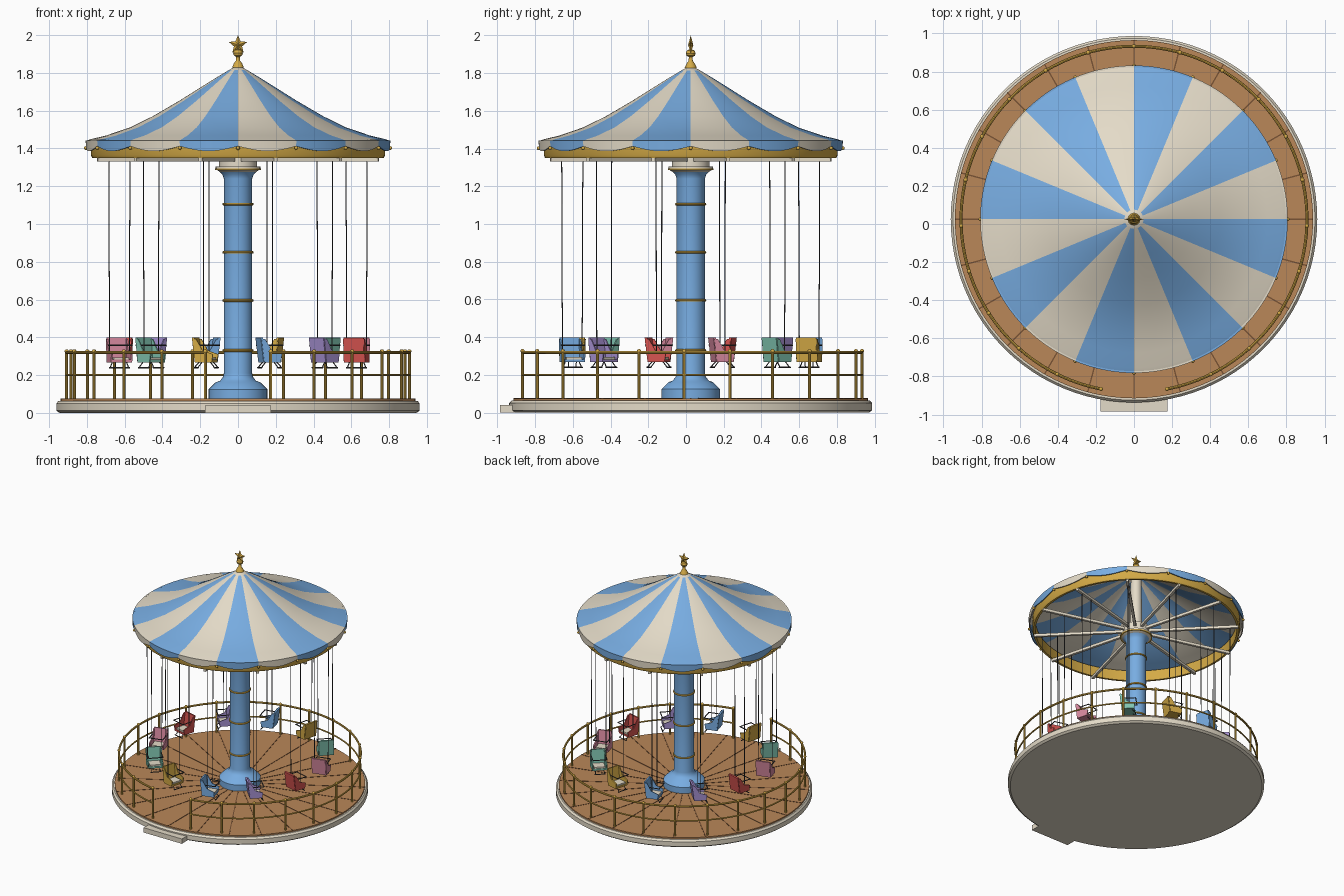
import bpy, bmesh, math
from math import sin, cos, pi, radians
from mathutils import Vector, Matrix

cube = bpy.data.objects.get("Cube")
if cube:
    bpy.data.objects.remove(cube, do_unlink=True)

CENTRE = Vector((0, 0.025, 0))   # axis of the ride
FLOOR = 0.075


def material(name, rgb):
    lin = [(c / 255 / 12.92) if c < 11 else ((c / 255 + 0.055) / 1.055) ** 2.4 for c in rgb]
    m = bpy.data.materials.new(name)
    m.use_nodes = True
    m.diffuse_color = (*lin, 1)
    m.node_tree.nodes["Principled BSDF"].inputs["Base Color"].default_value = (*lin, 1)
    return m


CREAM = material("cream", (228, 219, 200))
BLUE = material("sky blue", (120, 173, 226))
GOLD = material("gold", (212, 170, 70))
WOOD = material("wood", (186, 135, 88))
GROOVE = material("dark wood", (120, 82, 52))
STEEL = material("dark steel", (70, 70, 72))
RED = material("red", (214, 84, 80))
PINK = material("pink", (216, 138, 160))
TEAL = material("teal", (128, 196, 176))
PURPLE = material("purple", (168, 146, 212))


def finish(bm, name, mats, angle=0.0, smooth=True):
    """Turn a bmesh into a shaded object standing on the ride's axis."""
    bmesh.ops.recalc_face_normals(bm, faces=bm.faces)
    mesh = bpy.data.meshes.new(name)
    bm.to_mesh(mesh)
    bm.free()
    for m in mats:
        mesh.materials.append(m)
    ob = bpy.data.objects.new(name, mesh)
    bpy.context.collection.objects.link(ob)
    ob.matrix_world = Matrix.Translation(CENTRE) @ Matrix.Rotation(angle, 4, 'Z')
    if smooth:
        bpy.ops.object.select_all(action='DESELECT')
        ob.select_set(True)
        bpy.context.view_layer.objects.active = ob
        bpy.ops.object.shade_smooth_by_angle(angle=radians(35))
    return ob


def paint(verts, mat):
    for f in {f for v in verts for f in v.link_faces}:
        f.material_index = mat


def box(bm, size, loc, mat=0, rot=None):
    m = Matrix.Translation(loc) @ (rot or Matrix()) @ Matrix.Diagonal((*size, 1))
    paint(bmesh.ops.create_cube(bm, size=1, matrix=m)["verts"], mat)


def rod(bm, a, b, r, mat=0, sides=8):
    a, b = Vector(a), Vector(b)
    d = b - a
    m = Matrix.Translation((a + b) / 2) @ d.to_track_quat('Z', 'Y').to_matrix().to_4x4()
    paint(bmesh.ops.create_cone(bm, cap_ends=True, segments=sides, radius1=r, radius2=r,
                                depth=d.length, matrix=m)["verts"], mat)


def ball(bm, loc, r):
    bmesh.ops.create_uvsphere(bm, u_segments=12, v_segments=8, radius=r,
                              matrix=Matrix.Translation(loc))


def polar(r, a, z):
    return Vector((r * cos(a), r * sin(a), z))


def lathe_mesh(profile, segs=64, closed=False):
    bm = bmesh.new()
    rings = [[bm.verts.new(polar(r, 2 * pi * i / segs, z)) for i in range(segs)]
             for r, z in profile]
    pairs = list(zip(rings, rings[1:])) + ([(rings[-1], rings[0])] if closed else [])
    for lo, hi in pairs:
        for i in range(segs):
            j = (i + 1) % segs
            bm.faces.new((lo[i], lo[j], hi[j], hi[i]))
    bmesh.ops.remove_doubles(bm, verts=bm.verts, dist=1e-5)
    return bm


def lathe(name, profile, mat, segs=64, closed=False):
    return finish(lathe_mesh(profile, segs, closed), name, [mat])


def sweep(bm, radius, z, a0, a1, thick, steps=96, sides=8):
    """Tube bent along an arc around the axis."""
    rings = []
    for i in range(steps + 1):
        a = a0 + (a1 - a0) * i / steps
        rings.append([bm.verts.new(polar(radius + thick * cos(t), a, z + thick * sin(t)))
                      for t in [2 * pi * k / sides for k in range(sides)]])
    for p, q in zip(rings, rings[1:]):
        for k in range(sides):
            n = (k + 1) % sides
            bm.faces.new((p[k], p[n], q[n], q[k]))
    bm.faces.new(rings[0])
    bm.faces.new(rings[-1])


# Platform, deck and entrance step
lathe("platform", [(0, 0), (0.945, 0), (0.962, 0.012), (0.962, 0.05), (0.95, 0.064), (0, 0.064)], CREAM, 96)
lathe("deck", [(0, 0.062), (0.94, 0.062), (0.94, FLOOR), (0, FLOOR)], WOOD, 96)
bm = bmesh.new()
box(bm, (0.35, 0.12, 0.04), (0, -0.95, 0.02))
finish(bm, "entrance_step", [CREAM], smooth=False)

# Radial deck joints
bm = bmesh.new()
for k in range(24):
    a = k * pi / 12
    box(bm, (0.78, 0.007, 0.004), polar(0.55, a, FLOOR), rot=Matrix.Rotation(a, 4, 'Z'))
finish(bm, "deck_joints", [GROOVE], smooth=False)

# Railing, open at the entrance
RAIL_R, GAP = 0.908, radians(11)
start, end = -pi / 2 + GAP, 1.5 * pi - GAP
bm = bmesh.new()
for z, t in ((0.32, 0.008), (0.2, 0.006)):
    sweep(bm, RAIL_R, z, start, end, t)
for k in range(23):
    a = start + (end - start) * k / 22
    rod(bm, polar(RAIL_R, a, FLOOR), polar(RAIL_R, a, 0.32), 0.008)
    ball(bm, polar(RAIL_R, a, 0.326), 0.011)
finish(bm, "railing", [GOLD])

# Central column with gold bands and capital
lathe("column", [(0, FLOOR), (0.155, FLOOR), (0.155, 0.125), (0.118, 0.162), (0.095, 0.17),
                 (0.08, 0.19), (0.075, 0.21), (0.075, 1.24), (0.082, 1.262), (0.1, 1.28), (0, 1.28)], BLUE, 48)
for i, z in enumerate((0.33, 0.595, 0.85, 1.105)):
    bm = bmesh.new()
    sweep(bm, 0.076, z, 0, 2 * pi, 0.007, 48)
    finish(bm, "column_band_%d" % (i + 1), [GOLD])
lathe("capital", [(0, 1.272), (0.09, 1.272), (0.118, 1.29), (0.118, 1.305), (0, 1.305)], CREAM, 48)
lathe("capital_band", [(0, 1.285), (0.121, 1.285), (0.121, 1.294), (0, 1.294)], GOLD, 48)
lathe("hub", [(0, 1.3), (0.1, 1.3), (0.1, 1.37), (0.045, 1.39), (0.04, 1.8), (0, 1.8)], CREAM, 48)

# Spokes carrying the swings
ANGLES = [radians(-105 + 30 * k) for k in range(12)]
bm = bmesh.new()
for a in ANGLES:
    box(bm, (0.69, 0.02, 0.022), polar(0.425, a, 1.342), rot=Matrix.Rotation(a, 4, 'Z'))
finish(bm, "spokes", [CREAM], smooth=False)

# Striped canopy
SEG = 2 * pi / 16


def stripe(p):
    return math.floor((math.atan2(p.y, p.x) + 2 * pi) / SEG) % 2


outer = [(0.805, 1.44), (0.78, 1.449), (0.7, 1.468), (0.57, 1.512), (0.45, 1.571), (0.31, 1.653),
         (0.2, 1.722), (0.12, 1.772), (0.05, 1.814), (0.0, 1.842)]
inner = [(r * 0.995, z - 0.008) for r, z in reversed(outer)]
bm = lathe_mesh(outer + inner, 128, True)
for f in bm.faces:
    c = f.calc_center_median()
    f.material_index = stripe(c) if c.xy.length > 0.055 else 0
finish(bm, "canopy", [CREAM, BLUE])

# Scalloped valance, one scallop per stripe
bm = lathe_mesh([(0.807, 1.443), (0.805, 1.4), (0.797, 1.4), (0.797, 1.443)], 192, True)
for v in bm.verts:
    if v.co.z < 1.42:
        v.co.z = 1.412 - 0.026 * abs(sin(8 * math.atan2(v.co.y, v.co.x)))
for f in bm.faces:
    f.material_index = stripe(f.calc_center_median())
finish(bm, "valance", [CREAM, BLUE])

# Gold ring under the canopy, with studs
lathe("canopy_ring", [(0.755, 1.35), (0.772, 1.35), (0.779, 1.365), (0.779, 1.435), (0.755, 1.435)],
      GOLD, 96, True)
bm = bmesh.new()
for k in range(16):
    ball(bm, polar(0.806, k * SEG, 1.402), 0.01)
finish(bm, "canopy_studs", [GOLD])

# Finial with star
lathe("finial", [(0, 1.825), (0.032, 1.828), (0.022, 1.85), (0.011, 1.865), (0.01, 1.885), (0.022, 1.892),
                 (0.026, 1.905), (0.02, 1.92), (0, 1.928)], GOLD, 24)
bm = bmesh.new()
rim = []
for k in range(10):
    r, t = (0.052 if k % 2 == 0 else 0.023), pi / 2 + k * pi / 5
    rim.append(bm.verts.new((r * cos(t), 0, 1.948 + r * sin(t))))
for side in (-1, 1):
    tip = bm.verts.new((0, side * 0.014, 1.948))
    for k in range(10):
        bm.faces.new((rim[k], rim[(k + 1) % 10], tip))
finish(bm, "star", [GOLD], smooth=False)

# Swings: local x points outward, local y is the direction of travel
SEAT_R = 0.65
COLOURS = [GOLD, BLUE, PURPLE, RED, PINK, TEAL]
SIDE = [(-0.045, 0.268), (0.045, 0.268), (0.052, 0.31), (-0.005, 0.33), (-0.04, 0.39), (-0.06, 0.39)]
for i, a in enumerate(ANGLES):
    bm = bmesh.new()
    box(bm, (0.108, 0.095, 0.014), (SEAT_R, 0, 0.275))
    box(bm, (0.108, 0.013, 0.128), (SEAT_R, -0.05, 0.335), rot=Matrix.Rotation(radians(7), 4, 'X'))
    box(bm, (0.084, 0.075, 0.012), (SEAT_R, 0.004, 0.288), 2)
    for s in (-1, 1):
        x = SEAT_R + s * 0.054
        # side panel
        pts = [[bm.verts.new((x + o, y, z)) for y, z in SIDE] for o in (-0.004, 0.004)]
        bm.faces.new(pts[0])
        bm.faces.new(pts[1][::-1])
        for k in range(len(SIDE)):
            n = (k + 1) % len(SIDE)
            bm.faces.new((pts[0][k], pts[0][n], pts[1][n], pts[1][k]))
        # arm rail, hanging wire and footrest strut
        rod(bm, (x, -0.058, 0.358), (x, 0.06, 0.358), 0.004, 1, 6)
        rod(bm, (x, 0, 0.3), (x + s * 0.004, 0, 1.345), 0.0028, 1, 6)
        rod(bm, (SEAT_R + s * 0.03, 0.03, 0.27), (SEAT_R + s * 0.036, 0.055, 0.24), 0.003, 1, 6)
    rod(bm, (SEAT_R - 0.056, 0.058, 0.358), (SEAT_R + 0.056, 0.058, 0.358), 0.004, 1, 6)
    rod(bm, (SEAT_R - 0.042, 0.055, 0.24), (SEAT_R + 0.042, 0.055, 0.24), 0.004, 1, 6)
    finish(bm, "swing_%02d" % (i + 1), [COLOURS[i % 6], STEEL, CREAM], a, smooth=False)
